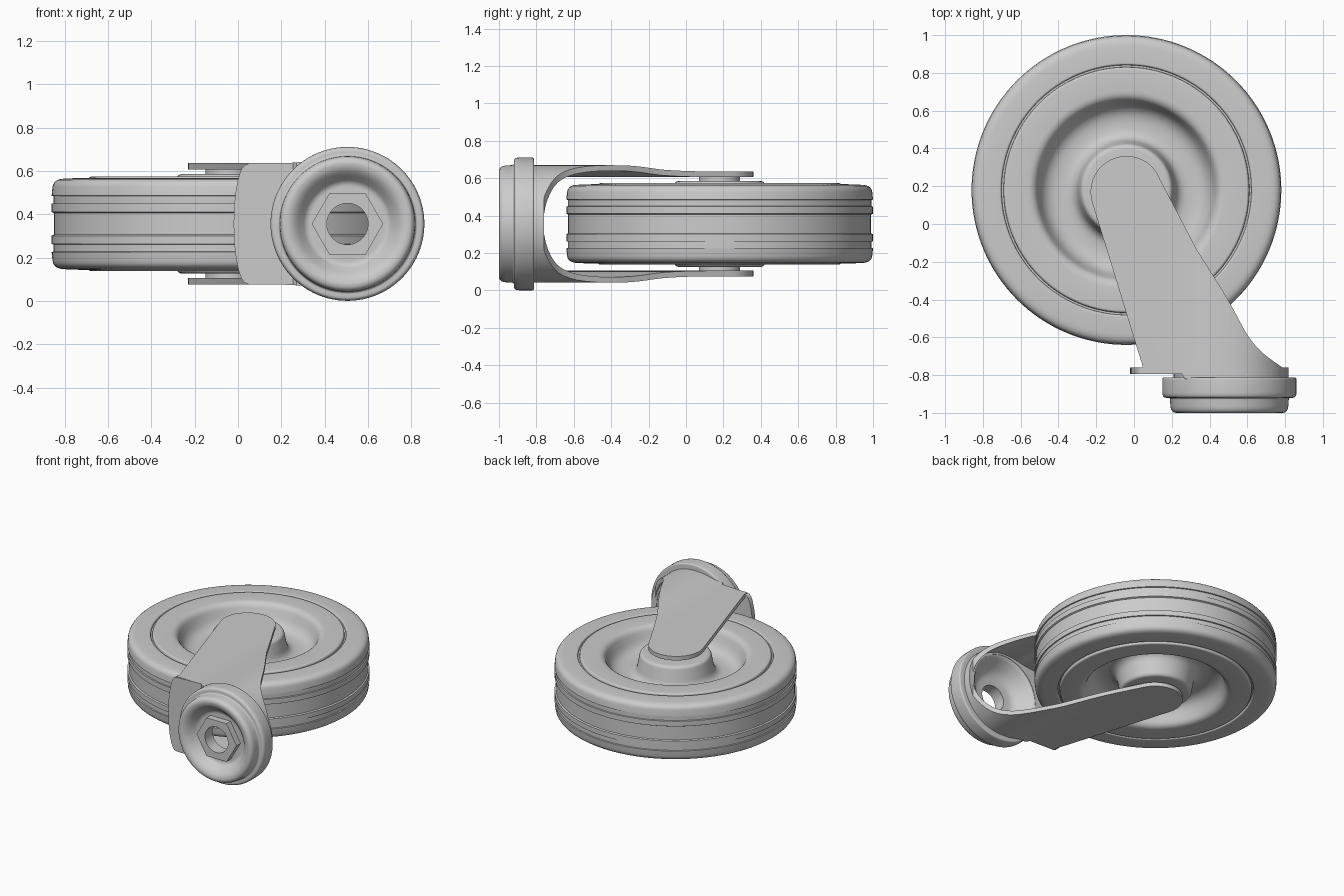
import bpy, bmesh, math
from mathutils import Vector

if "Cube" in bpy.data.objects:
    bpy.data.objects.remove(bpy.data.objects["Cube"])

MID = 0.356                     # height of the symmetry plane
WX, WY = -0.04, 0.18            # wheel axis
HX = 0.505                      # swivel head axis


def fillet(points, steps=5):
    """Round each (a, b, radius) corner of an open profile."""
    out = []
    for i, (a, b, r) in enumerate(points):
        p = Vector((a, b))
        if r == 0 or i in (0, len(points) - 1):
            out.append(p)
            continue
        u = Vector(points[i - 1][:2]) - p
        v = Vector(points[i + 1][:2]) - p
        s = p + u.normalized() * min(r, u.length * 0.48)
        e = p + v.normalized() * min(r, v.length * 0.48)
        for k in range(steps + 1):
            t = k / steps
            out.append(s * (1 - t) ** 2 + p * 2 * t * (1 - t) + e * t * t)
    return out


def finish(name, bm, angle=30):
    bmesh.ops.recalc_face_normals(bm, faces=bm.faces)
    me = bpy.data.meshes.new(name)
    bm.to_mesh(me)
    bm.free()
    ob = bpy.data.objects.new(name, me)
    bpy.context.collection.objects.link(ob)
    smooth(ob, angle)
    return ob


def smooth(ob, angle=30):
    bpy.ops.object.select_all(action='DESELECT')
    ob.select_set(True)
    bpy.context.view_layer.objects.active = ob
    bpy.ops.object.shade_smooth_by_angle(angle=math.radians(angle))


def lathe(name, profile, place, n=96):
    """Revolve a closed (radius, height) loop; place maps (u, v, h) to xyz."""
    bm = bmesh.new()
    rings = []
    for i in range(n):
        a = 2 * math.pi * i / n
        rings.append([bm.verts.new(place(r * math.cos(a), r * math.sin(a), h))
                      for r, h in profile])
    m = len(profile)
    for i in range(n):
        A, B = rings[i], rings[(i + 1) % n]
        for j in range(m):
            k = (j + 1) % m
            bm.faces.new((A[j], A[k], B[k], B[j]))
    return finish(name, bm)


def prism(name, outline, place, h0, h1):
    bm = bmesh.new()
    lo, hi = [[bm.verts.new(place(u, v, h)) for u, v in outline] for h in (h0, h1)]
    bm.faces.new(lo)
    bm.faces.new(hi)
    for i in range(len(lo)):
        j = (i + 1) % len(lo)
        bm.faces.new((lo[i], lo[j], hi[j], hi[i]))
    return finish(name, bm)


def boolean(ob, cutter, op):
    cutter.hide_render = True
    mod = ob.modifiers.new("cut", 'BOOLEAN')
    mod.operation, mod.object, mod.solver = op, cutter, 'EXACT'
    bpy.context.view_layer.objects.active = ob
    bpy.ops.object.modifier_apply(modifier=mod.name)
    bpy.data.objects.remove(cutter)
    smooth(ob)


def circle(r, n=64, turn=0.0):
    return [(r * math.cos(2 * math.pi * i / n + turn),
             r * math.sin(2 * math.pi * i / n + turn)) for i in range(n)]


def on_wheel(u, v, h):
    return (WX + u, WY + v, MID + h)


def on_head(u, v, h):
    return (HX + u, h, MID + v)


def sideways(u, v, h):
    return (u, h, MID + v)


# wheel: hub, dished web, rim and grooved tyre
half = fillet([(.08, .23, 0), (.24, .23, .025), (.27, .07, .06), (.43, .07, .09),
               (.485, .218, .04), (.648, .218, .012), (.651, .195, 0), (.661, .195, 0),
               (.664, .213, .01), (.812, .207, .05), (.82, .13, 0), (.812, .128, 0),
               (.812, .095, 0), (.82, .093, 0), (.82, .055, 0), (.81, .05, 0)])
lathe("wheel", half + [Vector((p.x, -p.y)) for p in reversed(half)], on_wheel, 128)

# axle with its spacer ends
prism("axle", circle(.11), on_wheel, -.255, .255)

# fork cross-section: two flat cheeks joined by a half-round back
outer = fillet([(-.5, .28, 0), (.29, .28, .12), (.42, .312, .08), (HX, .314, 0)])
outer += [Vector((HX + .314 * math.sin(t), .314 * math.cos(t)))
          for t in [math.pi / 2 * i / 16 for i in range(1, 17)]]
outer += [Vector((p.x, -p.y)) for p in reversed(outer[:-1])]
inner = []
for i, p in enumerate(outer):
    d = (outer[min(i + 1, len(outer) - 1)] - outer[max(i - 1, 0)]).normalized()
    inner.append(p + Vector((d.y, -d.x)) * .03)
fork = prism("fork", outer + inner[::-1], sideways, -.82, .5)

# trim the fork to its tapered outline as seen from above
tip = [(WX + .19 * math.cos(t), .17 + .19 * math.sin(t))
       for t in [math.radians(20 + 175 * i / 20) for i in range(21)]]
outline = tip + [(.045, -.75), (.045, -.79), (.25, -.79), (.27, -.82), (.9, -.82),
                 (.9, -.80), (.82, -.785)]
outline += [tuple(p) for p in fillet([(.80, -.77, 0), (.63, -.65, .13), (.50, -.40, .12),
                                      (.335, -.14, 0)])]
trim = prism("fork_trim", outline, lambda u, v, h: (u, v, MID + h), -.5, .5)
boolean(fork, trim, 'INTERSECT')

# flat base of the fork, opened for the bearing seat
base_edge = [p for p in outer if p.x > .1]
base_edge = [Vector((.04, .275))] + base_edge + [Vector((.04, -.275))]
base_edge += [Vector((.04 - .06 * math.sin(t), -.275 * math.cos(t)))
              for t in [math.pi * i / 16 for i in range(1, 16)]]
base = prism("fork_base", base_edge, sideways, -.795, -.76)
boolean(base, prism("base_hole", circle(.27), on_head, -.9, -.7), 'DIFFERENCE')

# swivel head: dished cup with bearing race
head = fillet([(.095, -.93, 0), (.19, -.925, .02), (.25, -1.0, .05), (.31, -1.0, .045),
               (.315, -.92, .01), (.355, -.92, .03), (.355, -.812, .012), (.295, -.812, 0),
               (.295, -.762, 0), (.26, -.762, .03), (.18, -.88, .06), (.095, -.885, 0)])
lathe("swivel_head", head, on_head)

# hexagonal nut with a through hole
nut = prism("hex_nut", circle(.165, 6), on_head, -.975, -.89)
boolean(nut, prism("nut_hole", circle(.095), on_head, -1.1, -.8), 'DIFFERENCE')
